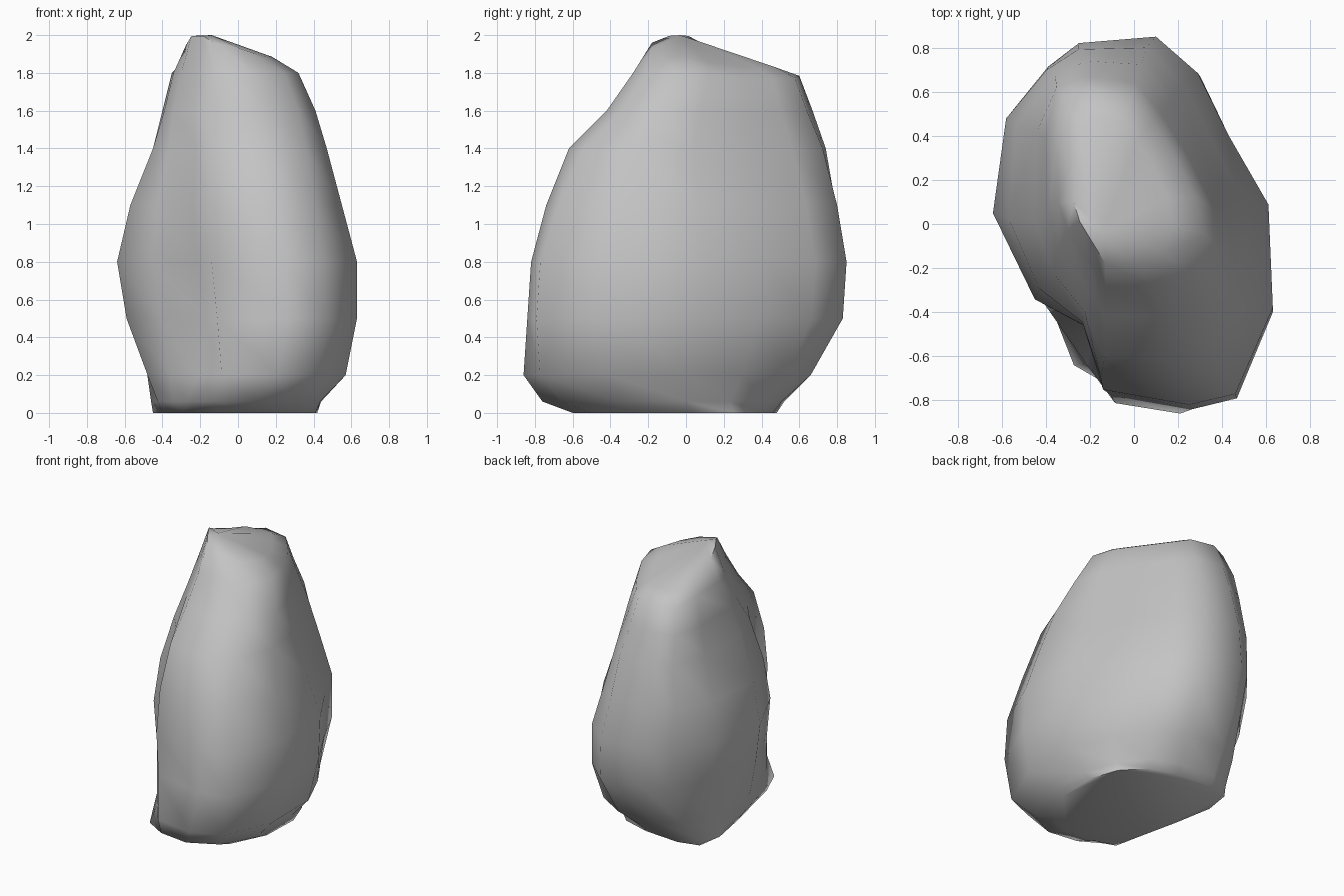
import bpy
import bmesh
from mathutils import Vector

default_cube = bpy.data.objects.get("Cube")
if default_cube:
    bpy.data.objects.remove(default_cube, do_unlink=True)

# Cross-section shapes, clockwise from the back, for the foot, belly and crown
FOOT = [(-.27, .48), (0, .46), (.2, .4), (.34, .25), (.41, .05), (.4, -.25), (.28, -.5),
        (.08, -.6), (-.12, -.58), (-.29, -.53), (-.34, -.3), (-.4, -.03), (-.45, .25), (-.42, .44)]
BELLY = [(-.25, .83), (.1, .86), (.29, .69), (.43, .4), (.61, .08), (.63, -.4), (.46, -.8),
         (.25, -.85), (-.14, -.78), (-.21, -.49), (-.45, -.36), (-.64, .04), (-.58, .48), (-.39, .72)]
CROWN = [(-.22, .68), (0, .65), (.12, .51), (.24, .32), (.36, .08), (.41, -.13), (.32, -.34),
         (.12, -.42), (-.14, -.42), (-.24, -.27), (-.35, -.1), (-.4, .05), (-.41, .4), (-.36, .63)]

# Height, then the x range and y range of the boulder at that height
LEVELS = [
    (0, -.45, .42, -.6, .48),
    (.06, -.46, .44, -.76, .52),
    (.2, -.48, .57, -.86, .66),
    (.5, -.59, .63, -.84, .83),
    (.8, -.64, .63, -.82, .85),
    (1.1, -.57, .55, -.74, .8),
    (1.4, -.45, .47, -.62, .74),
    (1.6, -.4, .41, -.42, .67),
    (1.8, -.35, .32, -.28, .6),
    (2, -.28, .18, -.18, .48),
]
BELLY_START, BELLY_END, CROWN_START = .45, .8, 1.6


def blend(first, second, amount):
    amount = max(0, min(1, amount))
    return [Vector(a).lerp(Vector(b), amount) for a, b in zip(first, second)]


def section(height):
    """Cross-section shape at a height, before it is fitted to its range."""
    if height < BELLY_END:
        return blend(FOOT, BELLY, height / BELLY_START)
    return blend(BELLY, CROWN, (height - BELLY_END) / (CROWN_START - BELLY_END))


def fit(value, values, low, high):
    smallest, largest = min(values), max(values)
    return low + (high - low) * (value - smallest) / (largest - smallest)


def roof(x, y):
    """Sloping top that falls away from the peak on every side."""
    drop = .36 * max(y, 0) + .4 * max(-y - .08, 0)
    drop += .5 * max(x + .05, 0) + .6 * max(-x - .25, 0)
    return 2 - drop


def make_ring(bm, level):
    height, left, right, front, back = level
    shape = section(height)
    xs = [point.x for point in shape]
    ys = [point.y for point in shape]
    ring = []
    for point in shape:
        x = fit(point.x, xs, left, right)
        y = fit(point.y, ys, front, back)
        ring.append(bm.verts.new((x, y, min(height, roof(x, y)))))
    return ring


# Boulder body: loft the rings, then close the flat foot and the sloping crown
bm = bmesh.new()
rings = [make_ring(bm, level) for level in LEVELS]
count = len(BELLY)
for lower, upper in zip(rings, rings[1:]):
    for i in range(count):
        j = (i + 1) % count
        bm.faces.new((lower[i], lower[j], upper[j], upper[i]))
bm.faces.new(rings[0])
peak = bm.verts.new((-.14, -.03, 2))
for i in range(count):
    bm.faces.new((rings[-1][i], rings[-1][(i + 1) % count], peak))
bmesh.ops.recalc_face_normals(bm, faces=bm.faces[:])

mesh = bpy.data.meshes.new("boulder")
bm.to_mesh(mesh)
bm.free()
boulder = bpy.data.objects.new("boulder", mesh)
bpy.context.collection.objects.link(boulder)

# Plain grey stone
stone = bpy.data.materials.new("grey_stone")
stone.use_nodes = True
grey = (.55, .55, .55, 1)
stone.diffuse_color = grey
stone.node_tree.nodes["Principled BSDF"].inputs["Base Color"].default_value = grey
mesh.materials.append(stone)

# Soft shading over the worn surface, crisp only around the foot
bpy.ops.object.select_all(action="DESELECT")
boulder.select_set(True)
bpy.context.view_layer.objects.active = boulder
bpy.ops.object.shade_smooth_by_angle(angle=1.2)
